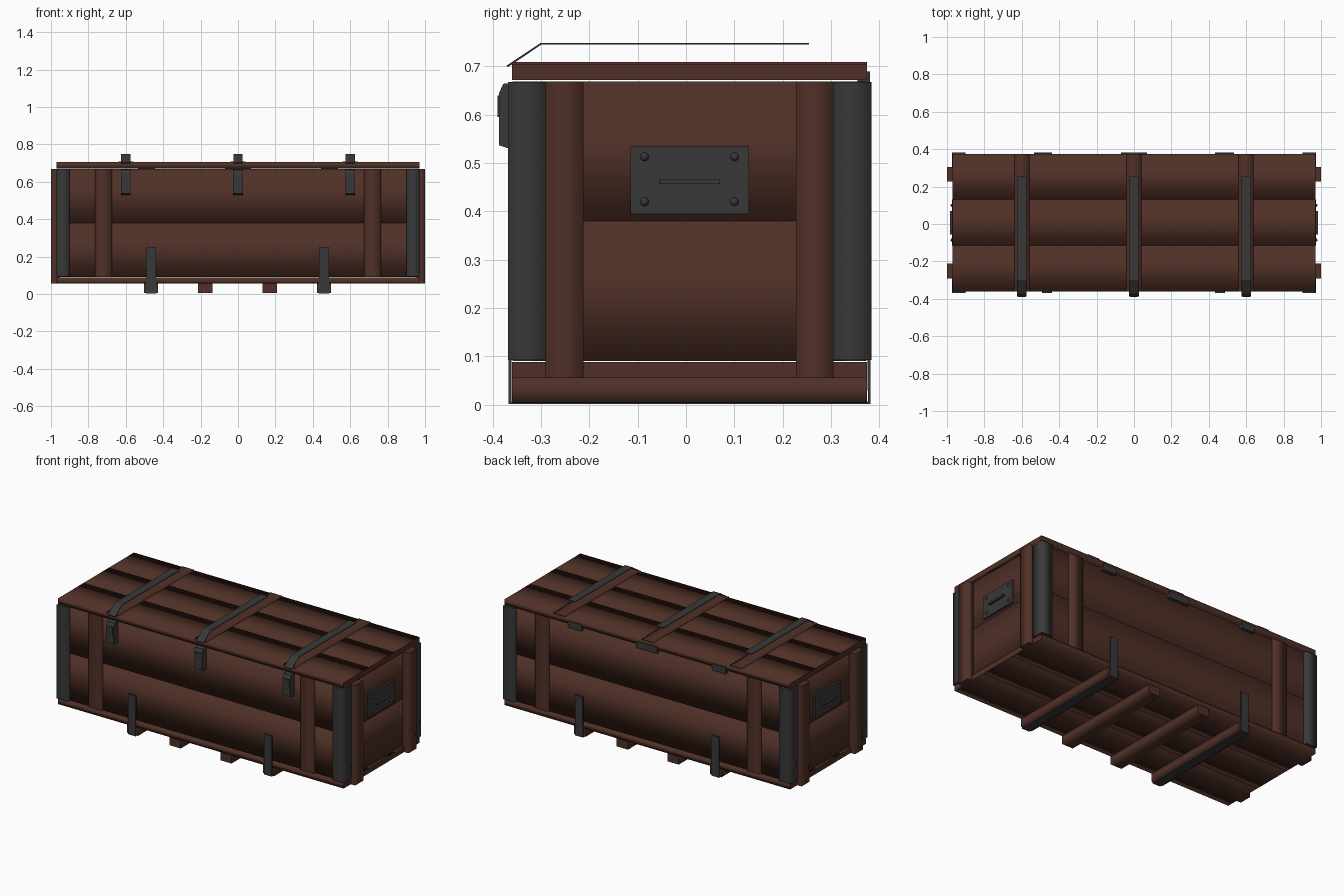
import bpy, bmesh
from mathutils import Vector

cube = bpy.data.objects.get("Cube")
if cube:
    bpy.data.objects.remove(cube, do_unlink=True)


def material(name, rgb):
    m = bpy.data.materials.new(name)
    m.use_nodes = True
    m.diffuse_color = (*rgb, 1)
    m.node_tree.nodes["Principled BSDF"].inputs["Base Color"].default_value = (*rgb, 1)
    return m


WOOD = material("dark brown wood", (0.08, 0.03, 0.02))
METAL = material("dark grey metal", (0.04, 0.04, 0.04))


def finish(bm, name, mat):
    mesh = bpy.data.meshes.new(name)
    bm.to_mesh(mesh)
    bm.free()
    mesh.materials.append(mat)
    ob = bpy.data.objects.new(name, mesh)
    bpy.context.collection.objects.link(ob)
    return ob


def block(name, xs, ys, zs, mat=WOOD, soft=True):
    """Box from ranges; soft shading rolls around its longest axis, ends stay sharp."""
    bm = bmesh.new()
    bmesh.ops.create_cube(bm, size=1)
    lo, hi = (Vector(v) for v in zip(xs, ys, zs))
    size = hi - lo
    for v in bm.verts:
        v.co = lo + Vector((v.co[i] + 0.5) * size[i] for i in range(3))
    axis = max(range(3), key=lambda i: size[i])
    for f in bm.faces:
        f.smooth = soft
    for e in bm.edges:
        along = abs(e.verts[0].co[axis] - e.verts[1].co[axis])
        e.smooth = along > 1e-5
    return finish(bm, name, mat)


def ribbon(name, path, x, width, thick):
    """Bent metal strap following (y, z) points."""
    bm = bmesh.new()
    rows = [[bm.verts.new((x + s * width / 2, y, z)) for s in (-1, 1)] for y, z in path]
    for a, b in zip(rows, rows[1:]):
        bm.faces.new((a[0], a[1], b[1], b[0]))
    ob = finish(bm, name, METAL)
    mod = ob.modifiers.new("thickness", "SOLIDIFY")
    mod.thickness = thick
    mod.offset = 0
    return ob


def prism(name, profile, x, width, mat):
    """Extrude a (y, z) outline along x."""
    bm = bmesh.new()
    f = bm.faces.new([bm.verts.new((x - width / 2, y, z)) for y, z in profile])
    out = bmesh.ops.extrude_face_region(bm, geom=[f])
    verts = [g for g in out["geom"] if isinstance(g, bmesh.types.BMVert)]
    bmesh.ops.translate(bm, verts=verts, vec=(width, 0, 0))
    bmesh.ops.recalc_face_normals(bm, faces=bm.faces)
    return finish(bm, name, mat)


MID = 0.0075            # depth centre of the box
FRONT, BACK = -0.36, 0.375
SEAMS = (FRONT, -0.115, 0.13, BACK)

# Lid and floor planks
for i, (a, b) in enumerate(zip(SEAMS, SEAMS[1:])):
    block(f"lid_plank_{i}", (-0.97, 0.97), (a, b), (0.672, 0.705))
    block(f"floor_plank_{i}", (-0.97, 0.97), (a, b), (0.055, 0.088))

# Wall planks, two high on every side
for level, zs in (("lower", (0.091, 0.38)), ("upper", (0.38, 0.669))):
    block(f"front_{level}_plank", (-0.955, 0.955), (-0.345, -0.315), zs)
    block(f"back_{level}_plank", (-0.955, 0.955), (0.33, 0.36), zs)
    for side, s in (("left", 1), ("right", -1)):
        block(f"{side}_{level}_plank", sorted((s * 0.93, s * 0.96)), (-0.315, 0.33), zs)

# Upright battens and metal corners
for side, s in (("left", 1), ("right", -1)):
    for face, f in (("front", -1), ("back", 1)):
        def ys(a, b):
            return sorted((MID + f * a, MID + f * b))
        block(f"{face}_{side}_batten", sorted((s * 0.675, s * 0.765)), ys(0.33, 0.366), (0.091, 0.669))
        block(f"{side}_{face}_end_batten", sorted((s * 0.955, s)), ys(0.22, 0.298), (0.055, 0.669))
        block(f"{face}_{side}_corner", sorted((s * 0.9, s * 0.974)), ys(0.297, 0.376),
              (0.093, 0.668), METAL)

# Skids, the outer two wrapped in metal straps
for i, x in enumerate((-0.465, -0.175, 0.17, 0.46)):
    block(f"skid_{i}", (x - 0.038, x + 0.038), (FRONT, BACK), (0.005, 0.055))
    if i in (0, 3):
        ribbon(f"skid_strap_{i}", ((-0.364, 0.25), (-0.364, 0.004), (0.379, 0.004), (0.379, 0.25)),
               x, 0.052, 0.008)

# Lid battens, raised straps and front latches
for i, x in enumerate((-0.6, 0, 0.6)):
    block(f"lid_batten_{i}", (x - 0.04, x + 0.04), (FRONT, BACK), (0.702, 0.709))
    ribbon(f"lid_strap_{i}", ((-0.37, 0.7), (-0.3, 0.747), (0.255, 0.747)), x, 0.05, 0.004)
    prism(f"latch_{i}", ((-0.34, 0.53), (-0.366, 0.53), (-0.387, 0.537), (-0.387, 0.645),
                         (-0.378, 0.664), (-0.34, 0.668)), x, 0.052, METAL)
    block(f"latch_bar_{i}", (x - 0.02, x + 0.02), (-0.39, -0.384), (0.595, 0.64), METAL, False)

# Back hinges, the middle one wider
for i, (x, half) in enumerate(((-0.49, 0.045), (0, 0.07), (0.49, 0.045))):
    block(f"hinge_{i}", (x - half, x + half), (0.355, 0.381), (0.65, 0.69), METAL, False)

# End handle plates with grip and rivets
for side, s in (("left", 1), ("right", -1)):
    block(f"{side}_handle_plate", sorted((s * 0.955, s * 0.972)), (-0.115, 0.13), (0.395, 0.535), METAL, False)
    block(f"{side}_handle_grip", sorted((s * 0.97, s * 0.985)), (-0.056, 0.07), (0.457, 0.467), METAL, False)
    bm = bmesh.new()
    for y in (-0.086, 0.1):
        for z in (0.42, 0.513):
            new = bmesh.ops.create_uvsphere(bm, u_segments=10, v_segments=6, radius=0.009)["verts"]
            bmesh.ops.translate(bm, verts=new, vec=(s * 0.972, y, z))
    for f in bm.faces:
        f.smooth = True
    finish(bm, f"{side}_handle_rivets", METAL)
